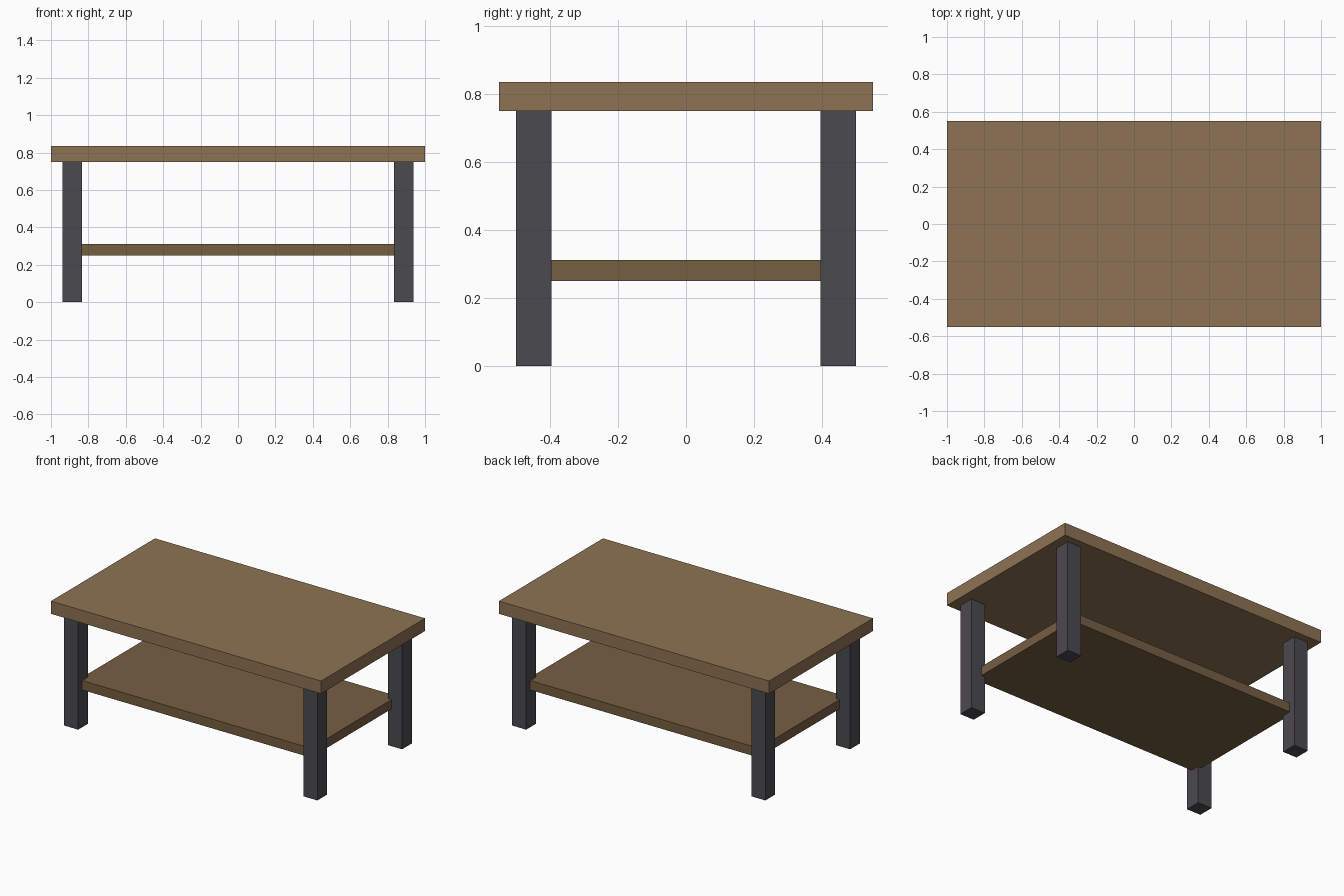
import bpy

if "Cube" in bpy.data.objects:
    bpy.data.objects.remove(bpy.data.objects["Cube"])


def material(name, rgb):
    mat = bpy.data.materials.new(name)
    mat.diffuse_color = (*rgb, 1)
    mat.use_nodes = True
    mat.node_tree.nodes["Principled BSDF"].inputs["Base Color"].default_value = mat.diffuse_color
    return mat


def box(name, center, size, mat):
    bpy.ops.mesh.primitive_cube_add(size=1, location=center)
    ob = bpy.context.object
    ob.name = name
    ob.scale = size
    bpy.ops.object.transform_apply(location=False, rotation=False, scale=True)
    ob.data.materials.append(mat)
    return ob


top_wood = material("light_wood", (0.27, 0.17, 0.088))
shelf_wood = material("dark_wood", (0.18, 0.113, 0.055))
metal = material("dark_metal", (0.071, 0.068, 0.078))

# Tabletop slab
LEG_H, TOP_T = 0.75, 0.085
box("tabletop", (0, 0, LEG_H + TOP_T / 2), (2, 1.1, TOP_T), top_wood)

# Lower shelf, its corners let into the legs
box("lower_shelf", (0, 0, 0.281), (1.72, 0.914, 0.0625), shelf_wood)

# Four square legs
LEG_W = 0.104
for x_name, sx in (("left", -1), ("right", 1)):
    for y_name, sy in (("front", -1), ("back", 1)):
        box(f"{y_name}_{x_name}_leg",
            (sx * 0.8855, sy * 0.448, LEG_H / 2),
            (LEG_W, LEG_W, LEG_H), metal)
